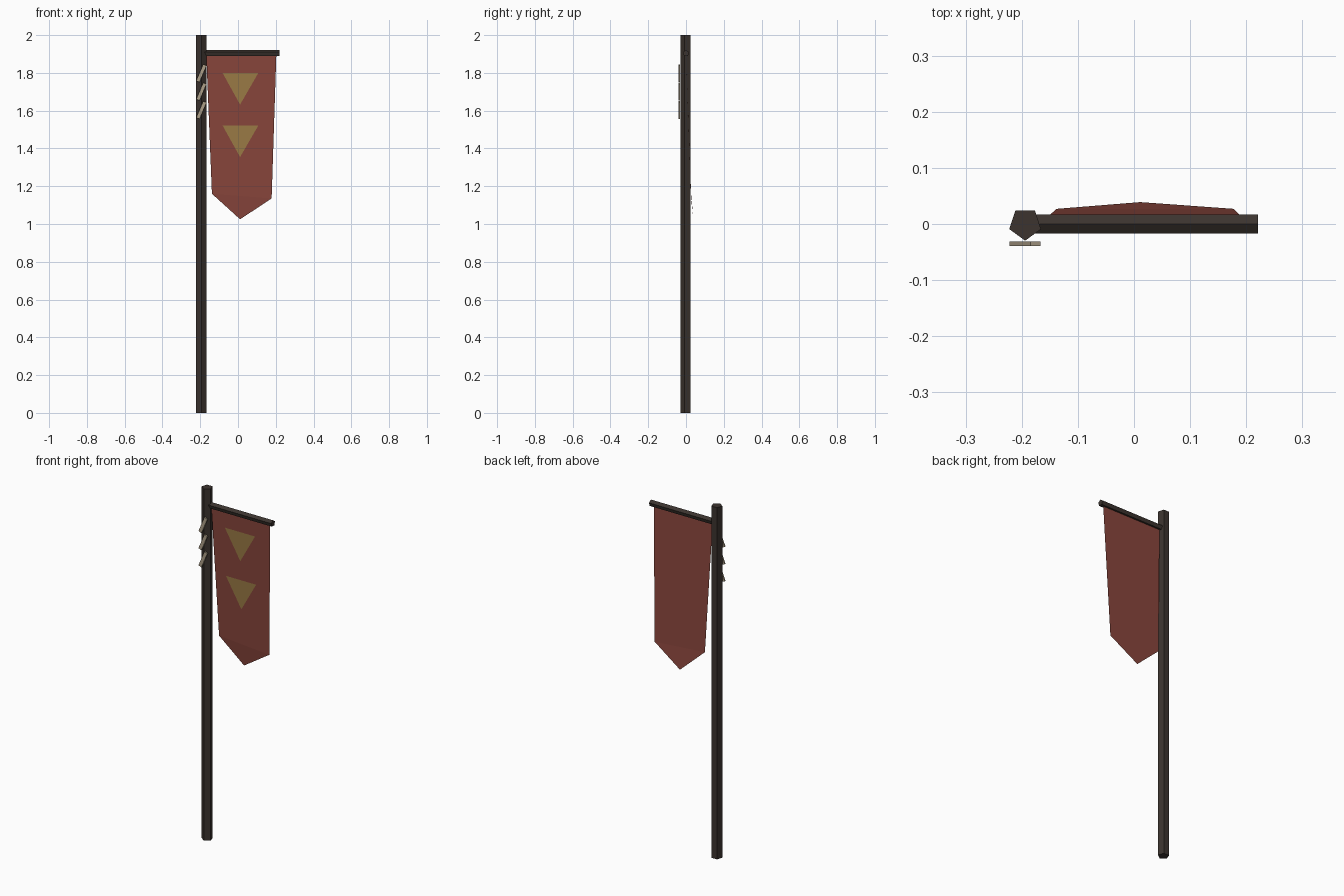
import bpy
from math import pi
from mathutils import Matrix, Vector

if "Cube" in bpy.data.objects:
    bpy.data.objects.remove(bpy.data.objects["Cube"])


def material(name, rgb):
    m = bpy.data.materials.new(name)
    m.diffuse_color = (*rgb, 1)
    m.use_nodes = True
    m.node_tree.nodes["Principled BSDF"].inputs["Base Color"].default_value = m.diffuse_color
    return m


WOOD = material("dark_wood", (0.045, 0.034, 0.028))
CLOTH = material("red_cloth", (0.25, 0.06, 0.045))
GOLD = material("gold_cloth", (0.33, 0.20, 0.06))
ROPE = material("pale_binding", (0.42, 0.35, 0.25))


def add_mesh(name, verts, faces, mat):
    me = bpy.data.meshes.new(name)
    me.from_pydata(verts, [], faces)
    me.materials.append(mat)
    ob = bpy.data.objects.new(name, me)
    bpy.context.collection.objects.link(ob)
    return ob


def rod(name, radius, length, matrix):
    """Five-sided rod along local z."""
    bpy.ops.mesh.primitive_cylinder_add(vertices=5, radius=radius, depth=length)
    ob = bpy.context.object
    ob.name = name
    ob.data.transform(matrix)
    ob.data.materials.append(WOOD)


# Upright pole, with one edge facing the front
rod("pole", 0.0297, 2.0, Matrix.Translation((-0.194, 0, 1)) @ Matrix.Rotation(pi, 4, 'Z'))

# Crossbar, with one edge facing up
rod("crossbar", 0.0178, 0.40,
    Matrix.Translation((0.021, 0, 1.904)) @ Matrix.Rotation(pi / 2, 4, 'Z')
    @ Matrix.Rotation(pi / 2, 4, 'X') @ Matrix.Rotation(0, 4, 'Z'))

# Hanging cloth, drifting backwards towards its pointed end
add_mesh("banner",
         [(-0.168, 0, 1.9), (-0.138, 0.027, 1.16), (0.011, 0.039, 1.025),
          (0.178, 0.027, 1.135), (0.203, 0, 1.9)],
         [(0, 1, 3, 4), (1, 2, 3)], CLOTH)

# Two gold triangles lying just in front of the cloth
for i, top in enumerate((1.80, 1.522)):
    pts = [(-0.082, top), (0.011, top - 0.168), (0.108, top)]
    add_mesh(f"triangle_{i + 1}",
             [(x, (1.9 - z) * 0.0355 - 0.005, z) for x, z in pts], [(0, 1, 2)], GOLD)

# Three slanted binding strips on the front of the pole
for i in range(3):
    bpy.ops.mesh.primitive_cube_add(size=1, location=(-0.194, -0.035, 1.798 - i * 0.0975),
                                    rotation=(0, 0.4, 0))
    ob = bpy.context.object
    ob.name = f"binding_{i + 1}"
    ob.scale = (0.0195, 0.008, 0.095)
    ob.data.materials.append(ROPE)
